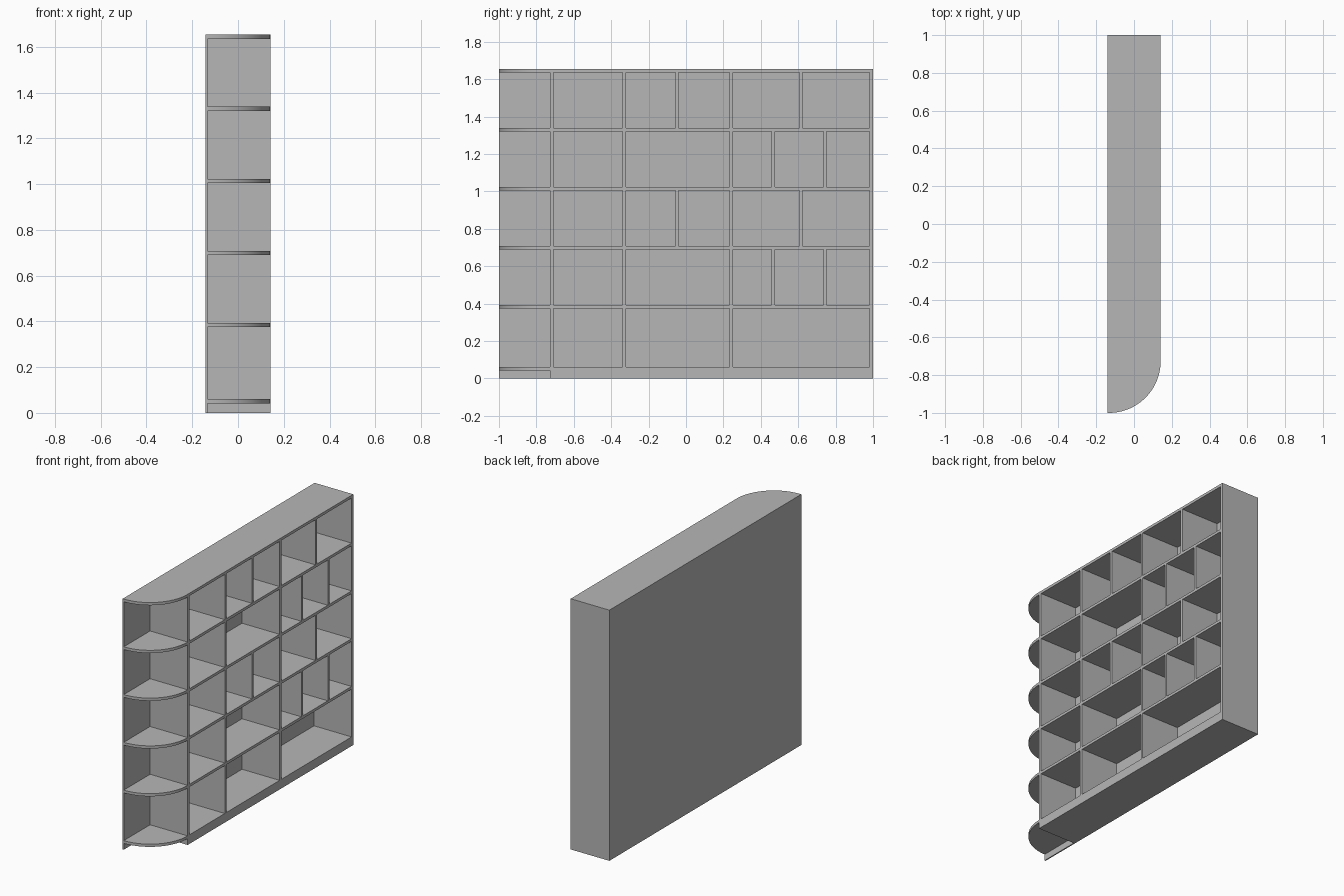
import bpy, bmesh, math

if "Cube" in bpy.data.objects:
    bpy.data.objects.remove(bpy.data.objects["Cube"])

T = 0.018                     # board thickness
XB, XF = -0.141, 0.141        # back and open front
XI = XB + 0.008               # inner face of back panel
H = 1.653
Y_END = -0.726                # where the rounded end shelves begin

# mid grey board finish
GREY = bpy.data.materials.new("grey_board")
GREY.diffuse_color = (0.47, 0.47, 0.47, 1)
GREY.use_nodes = True
GREY.node_tree.nodes["Principled BSDF"].inputs["Base Color"].default_value = GREY.diffuse_color


def prism(name, outline, z0, z1):
    """Extrude an xy outline from z0 to z1."""
    bm = bmesh.new()
    face = bm.faces.new([bm.verts.new((x, y, z0)) for x, y in outline])
    top = bmesh.ops.extrude_face_region(bm, geom=[face])["geom"]
    verts = [g for g in top if isinstance(g, bmesh.types.BMVert)]
    bmesh.ops.translate(bm, verts=verts, vec=(0, 0, z1 - z0))
    bmesh.ops.recalc_face_normals(bm, faces=bm.faces)
    me = bpy.data.meshes.new(name)
    bm.to_mesh(me)
    bm.free()
    me.materials.append(GREY)
    ob = bpy.data.objects.new(name, me)
    bpy.context.collection.objects.link(ob)
    return ob


def box(name, x0, x1, y0, y1, z0, z1):
    return prism(name, [(x0, y0), (x1, y0), (x1, y1), (x0, y1)], z0, z1)


def shelf_outline(x_back, y_right, seg=32):
    """Long shelf with a quarter-round end."""
    rx, ry = XF - XI, 1 + Y_END
    arc = [(XI + rx * math.sin(math.pi / 2 * i / seg),
            Y_END - ry * math.cos(math.pi / 2 * i / seg)) for i in range(seg + 1)]
    start = [(x_back, -1)] if x_back < XI else []
    return start + arc + [(XF, y_right), (x_back, y_right)]


# shelves, the top board covers the back and side panels
bottoms = [0.042, 0.375, 0.690, 1.005, 1.320, H - T]
for i, z in enumerate(bottoms):
    is_top = i == len(bottoms) - 1
    pts = shelf_outline(XB if is_top else XI, 1 if is_top else 1 - T)
    ob = prism("top_board" if is_top else f"shelf_{i + 1}", pts, z, z + T)
    bpy.ops.object.select_all(action='DESELECT')
    bpy.context.view_layer.objects.active = ob
    ob.select_set(True)
    bpy.ops.object.shade_smooth_by_angle(angle=math.radians(30))

# back panel, end side panel and solid plinth
box("back_panel", XB, XI, -1, 1, 0, H - T)
box("side_panel", XI, XF, 1 - T, 1, 0, H - T)
box("plinth", XI, XF, Y_END, 1 - T, 0, bottoms[0])

# upright dividers in each row
common = [Y_END + T / 2, -0.330, 0.241]
wide, narrow = [-0.048, 0.615], [0.467, 0.743]
rows = [[], narrow, wide, narrow, wide]
for r, extra in enumerate(rows):
    for k, y in enumerate(common + extra):
        box(f"divider_row{r + 1}_{k + 1}", XI, XF, y - T / 2, y + T / 2,
            bottoms[r] + T, bottoms[r + 1])
